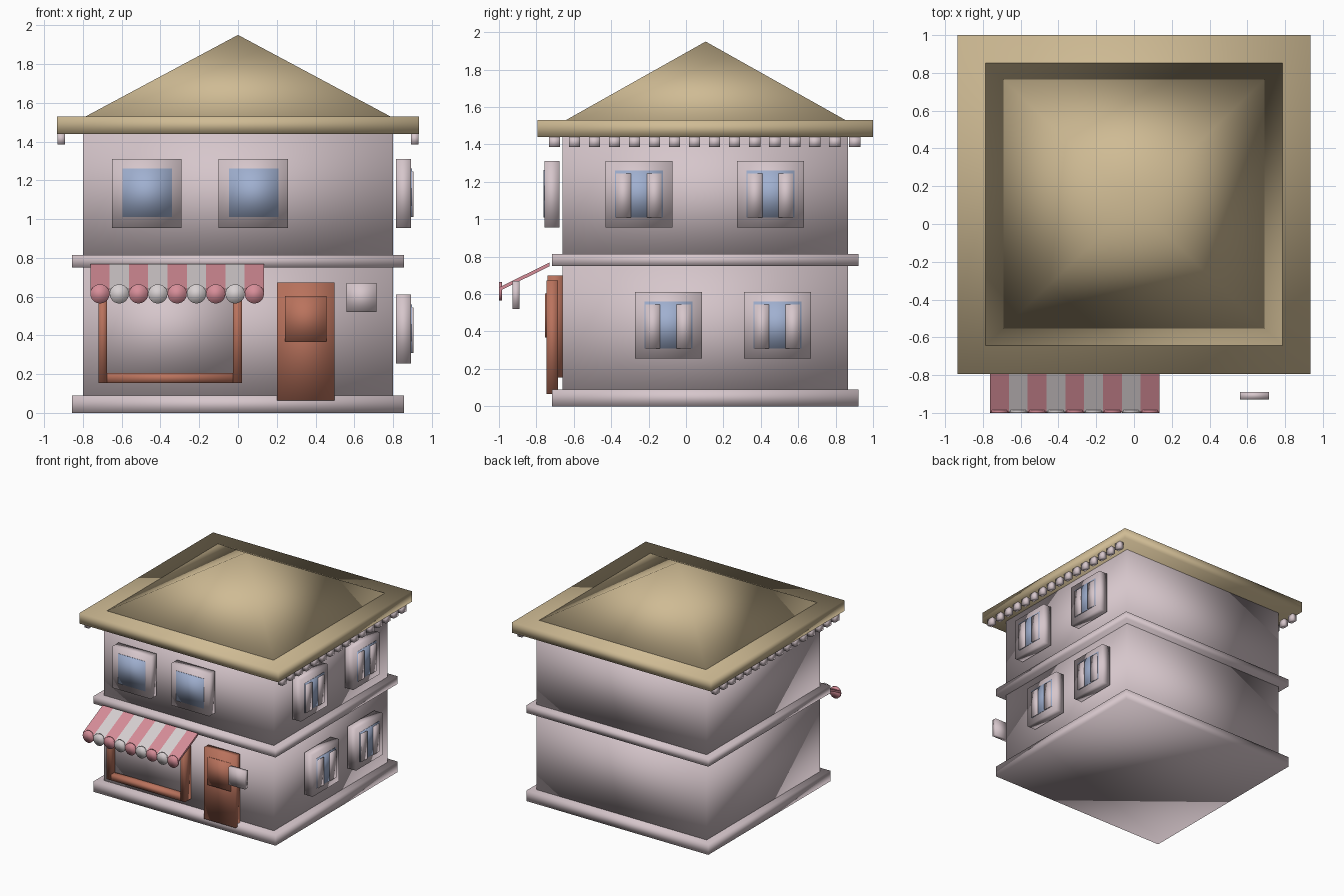
import bpy, bmesh, math
from mathutils import Matrix

if "Cube" in bpy.data.objects:
    bpy.data.objects.remove(bpy.data.objects["Cube"])


def material(name, rgb):
    m = bpy.data.materials.new(name)
    lin = [((c / 255 + 0.055) / 1.055) ** 2.4 for c in rgb]
    m.diffuse_color = (*lin, 1)
    m.use_nodes = True
    m.node_tree.nodes["Principled BSDF"].inputs["Base Color"].default_value = m.diffuse_color
    return m


WALL = material("pale_plaster", (214, 198, 203))
ROOF = material("tan_roof", (207, 187, 148))
GLASS = material("blue_glass", (160, 176, 208))
WOOD = material("brown_wood", (186, 115, 93))
PINK = material("awning_pink", (214, 141, 152))
WHITE = material("awning_white", (214, 207, 208))


def finish(name, bm, mats, smooth=True):
    bmesh.ops.recalc_face_normals(bm, faces=bm.faces)
    for f in bm.faces:
        f.smooth = smooth
    me = bpy.data.meshes.new(name)
    bm.to_mesh(me)
    bm.free()
    for m in mats:
        me.materials.append(m)
    ob = bpy.data.objects.new(name, me)
    bpy.context.collection.objects.link(ob)
    return ob


def add_box(bm, x, y, z):
    """Add a box spanning the given (min, max) ranges."""
    mid = [(a + b) / 2 for a, b in (x, y, z)]
    size = [b - a for a, b in (x, y, z)]
    mat = Matrix.Translation(mid) @ Matrix.Diagonal((*size, 1))
    bmesh.ops.create_cube(bm, size=1, matrix=mat)


def box(name, x, y, z, mat, smooth=True):
    bm = bmesh.new()
    add_box(bm, x, y, z)
    return finish(name, bm, [mat], smooth)


# Storeys, plinth and floor band
box("lower_storey", (-0.80, 0.80), (-0.66, 0.865), (0.04, 0.78), WALL)
box("upper_storey", (-0.80, 0.80), (-0.66, 0.865), (0.78, 1.46), WALL)
box("plinth", (-0.856, 0.856), (-0.717, 0.922), (0, 0.09), WALL)
box("floor_band", (-0.856, 0.856), (-0.717, 0.922), (0.75, 0.815), WALL)

# Roof: overhanging slab and hipped pyramid
box("roof_slab", (-0.935, 0.935), (-0.795, 1.0), (1.44, 1.53), ROOF)
bm = bmesh.new()
base = [bm.verts.new((x, y, 1.53)) for x, y in
        ((-0.785, -0.642), (0.785, -0.642), (0.785, 0.853), (-0.785, 0.853))]
apex = bm.verts.new((0, 0.105, 1.95))
for i in range(4):
    bm.faces.new((base[i], base[(i + 1) % 4], apex))
bm.faces.new(base[::-1])
finish("roof_pyramid", bm, [ROOF])

# Rows of eave blocks on both sides
for side, xr in (("left", (-0.932, -0.892)), ("right", (0.892, 0.932))):
    bm = bmesh.new()
    for i in range(16):
        y = -0.703 + i * 0.107
        add_box(bm, xr, (y - 0.03, y + 0.03), (1.385, 1.442))
    finish(f"{side}_eave_blocks", bm, [WALL])

# Front windows
for i, x in enumerate((-0.65, -0.10)):
    box(f"front_window_frame_{i}", (x, x + 0.358), (-0.757, -0.677), (0.955, 1.31), WALL)
    box(f"front_window_glass_{i}", (x + 0.053, x + 0.31), (-0.763, -0.755),
        (1.01, 1.262), GLASS)

# Right side windows with pairs of curtains
for i, (y, z) in enumerate(((-0.43, 0.955), (0.273, 0.955), (-0.273, 0.255), (0.31, 0.255))):
    box(f"side_window_frame_{i}", (0.815, 0.893), (y, y + 0.358), (z, z + 0.355), WALL)
    box(f"side_window_glass_{i}", (0.891, 0.898), (y + 0.05, y + 0.308),
        (z + 0.055, z + 0.305), GLASS)
    for j, o in enumerate((0.057, 0.222)):
        box(f"curtain_{i}_{j}", (0.892, 0.906), (y + o, y + o + 0.078),
            (z + 0.055, z + 0.29), WALL)

# Shop window: panel and four frame bars
box("shop_panel", (-0.70, 0.0), (-0.69, -0.65), (0.18, 0.68), WALL)
bm = bmesh.new()
for xr in ((-0.72, -0.675), (-0.025, 0.02)):
    add_box(bm, xr, (-0.74, -0.66), (0.155, 0.70))
for zr in ((0.155, 0.205), (0.655, 0.70)):
    add_box(bm, (-0.675, -0.025), (-0.74, -0.66), zr)
finish("shop_window_frame", bm, [WOOD])

# Door with raised panel
box("door", (0.20, 0.498), (-0.745, -0.685), (0.065, 0.672), WOOD)
box("door_panel", (0.243, 0.457), (-0.754, -0.74), (0.368, 0.603), WOOD)

# Hanging sign
box("sign_board", (0.56, 0.715), (-0.928, -0.89), (0.52, 0.67), WALL)

# Striped sloping awning with round scallops
X0, STEP = -0.762, 0.0996
bm = bmesh.new()
profile = ((-0.73, 0.768), (-0.995, 0.638), (-0.995, 0.618), (-0.73, 0.748))
for i in range(9):
    ends = []
    for x in (X0 + i * STEP, X0 + (i + 1) * STEP):
        ends.append([bm.verts.new((x, y, z)) for y, z in profile])
    a, b = ends
    faces = [bm.faces.new(a), bm.faces.new(b[::-1])]
    for k in range(4):
        n = (k + 1) % 4
        faces.append(bm.faces.new((a[k], b[k], b[n], a[n])))
    for f in faces:
        f.material_index = i % 2
finish("awning", bm, [PINK, WHITE], smooth=False)

for i in range(9):
    bm = bmesh.new()
    mat = Matrix.Translation((X0 + (i + 0.5) * STEP, -0.992, 0.614)) @ Matrix.Rotation(math.pi / 2, 4, 'X')
    bmesh.ops.create_cone(bm, cap_ends=True, segments=24, radius1=0.0495,
                          radius2=0.0495, depth=0.016, matrix=mat)
    finish(f"scallop_{i}", bm, [(PINK, WHITE)[i % 2]])
